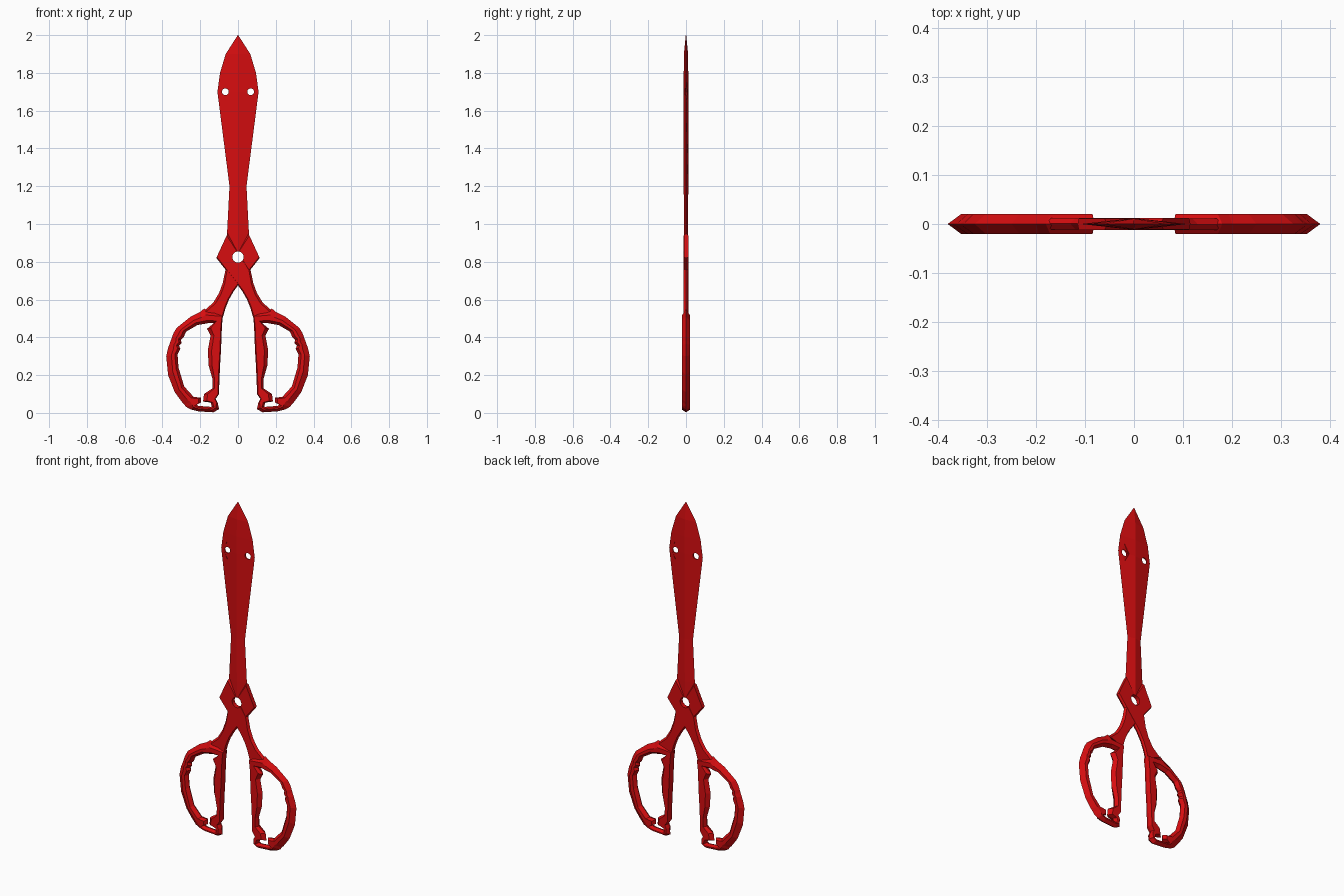
import bpy, bmesh, math
from mathutils import Vector

if "Cube" in bpy.data.objects:
    bpy.data.objects.remove(bpy.data.objects["Cube"])

red = bpy.data.materials.new("scissor red")
red.diffuse_color = (0.68, 0.004, 0.005, 1)
red.use_nodes = True
red.node_tree.nodes["Principled BSDF"].inputs["Base Color"].default_value = red.diffuse_color


def make(name, bm):
    bmesh.ops.recalc_face_normals(bm, faces=bm.faces)
    me = bpy.data.meshes.new(name)
    bm.to_mesh(me)
    bm.free()
    ob = bpy.data.objects.new(name, me)
    me.materials.append(red)
    bpy.context.collection.objects.link(ob)
    return ob


def loft(name, sections, closed=False):
    """Skin a row of equal-sized cross-sections."""
    bm = bmesh.new()
    rows = [[bm.verts.new(p) for p in s] for s in sections]
    n = len(rows[0])
    pairs = list(zip(rows, rows[1:])) + ([(rows[-1], rows[0])] if closed else [])
    for a, b in pairs:
        for k in range(n):
            m = (k + 1) % n
            bm.faces.new((a[k], a[m], b[m], b[k]))
    if not closed:
        bm.faces.new(rows[0])
        bm.faces.new(rows[-1])
    return make(name, bm)


def hexagon(st, sign, thick, bev_o, bev_i, dy=0):
    """Bevelled section between an outer and an inner edge point."""
    ox, oz, ix, iz = st
    o, i = Vector((ox * sign, dy, oz)), Vector((ix * sign, dy, iz))
    d = i - o
    w = d.length
    d.normalize()
    a, b = o + d * min(bev_o, 0.45 * w), i - d * min(bev_i, 0.3 * w)
    t = Vector((0, thick, 0))
    return [o, a - t, b - t, i, b + t, a + t]


def cut(ob, x, z, rx, rz, sides, y=0.0, depth=0.2):
    """Cut a round or diamond hole along y."""
    bm = bmesh.new()
    loops = [[bm.verts.new((x + rx * math.cos(2 * math.pi * k / sides), yy,
                            z + rz * math.sin(2 * math.pi * k / sides)))
              for k in range(sides)] for yy in (y - depth / 2, y + depth / 2)]
    for k in range(sides):
        m = (k + 1) % sides
        bm.faces.new((loops[0][k], loops[0][m], loops[1][m], loops[1][k]))
    bm.faces.new(loops[0])
    bm.faces.new(loops[1])
    cutter = make("hole_cutter", bm)
    cutter.hide_render = True
    mod = ob.modifiers.new("hole", 'BOOLEAN')
    mod.operation = 'DIFFERENCE'
    mod.solver = 'EXACT'
    mod.object = cutter
    bpy.context.view_layer.objects.active = ob
    bpy.ops.object.modifier_apply(modifier=mod.name)
    bpy.data.objects.remove(cutter)


# Blade: ridged diamond section (z, half width, half thickness)
blade_rows = [(2.0, 0.001, 0.001), (1.9, 0.065, 0.011), (1.8, 0.095, 0.012),
              (1.7, 0.109, 0.012), (1.2, 0.045, 0.012), (0.95, 0.058, 0.0115),
              (0.76, 0.045, 0.0115)]
blade = loft("blade", [[(-w, 0, z), (0, -t, z), (w, 0, z), (0, t, z)]
                       for z, w, t in blade_rows])
# Eyelets near the tip, with a shallow diamond recess on opposite sides
for s in (-1, 1):
    cut(blade, s * 0.067, 1.70, 0.027, 0.052, 4, y=s * 0.052, depth=0.1)
    cut(blade, s * 0.067, 1.70, 0.018, 0.018, 14)
cut(blade, 0, 0.825, 0.03, 0.03, 18)

# Crossing arms from pivot to handle (outer x, z, inner x, z)
arm_rows = [(-0.055, 0.95, -0.115, 0.82), (0.065, 0.765, 0.0, 0.675),
            (0.08, 0.69, 0.022, 0.645), (0.10, 0.635, 0.048, 0.60),
            (0.13, 0.585, 0.066, 0.555), (0.18, 0.54, 0.08, 0.505)]
# Grip: the straight bar beside the finger hole, then hook and outer bow
bar_rows = [(0.08, 0.515, 0.128, 0.475), (0.085, 0.46, 0.164, 0.445),
            (0.087, 0.41, 0.145, 0.41), (0.09, 0.33, 0.16, 0.33),
            (0.095, 0.25, 0.155, 0.25), (0.098, 0.18, 0.135, 0.18),
            (0.10, 0.13, 0.135, 0.13), (0.10, 0.10, 0.18, 0.10),
            (0.118, 0.075, 0.185, 0.06), (0.108, 0.055, 0.145, 0.055)]
bow_rows = [(0.10, 0.02, 0.138, 0.035), (0.13, 0.003, 0.145, 0.032),
            (0.21, 0.008, 0.21, 0.037), (0.25, 0.018, 0.222, 0.045),
            (0.275, 0.032, 0.195, 0.055), (0.285, 0.045, 0.195, 0.08),
            (0.297, 0.058, 0.235, 0.085), (0.335, 0.11, 0.285, 0.14),
            (0.37, 0.20, 0.315, 0.24), (0.38, 0.30, 0.32, 0.31),
            (0.37, 0.345, 0.305, 0.34), (0.362, 0.365, 0.312, 0.355),
            (0.355, 0.385, 0.298, 0.37), (0.348, 0.405, 0.303, 0.385),
            (0.34, 0.425, 0.288, 0.40), (0.325, 0.45, 0.275, 0.43),
            (0.25, 0.51, 0.215, 0.465), (0.20, 0.535, 0.185, 0.47),
            (0.18, 0.552, 0.16, 0.475)]

for s, side in ((-1, "left"), (1, "right")):
    arm = loft(side + "_arm", [hexagon(r, s, 0.012, 0.012, 0.006, -0.0006 * s)
                               for r in arm_rows])
    cut(arm, 0, 0.825, 0.03, 0.03, 18)
    loft(side + "_grip", [hexagon(r, s, 0.02, 0.006, 0.02) for r in bar_rows] +
         [hexagon(r, s, 0.02, 0.035, 0.015) for r in bow_rows], closed=True)
